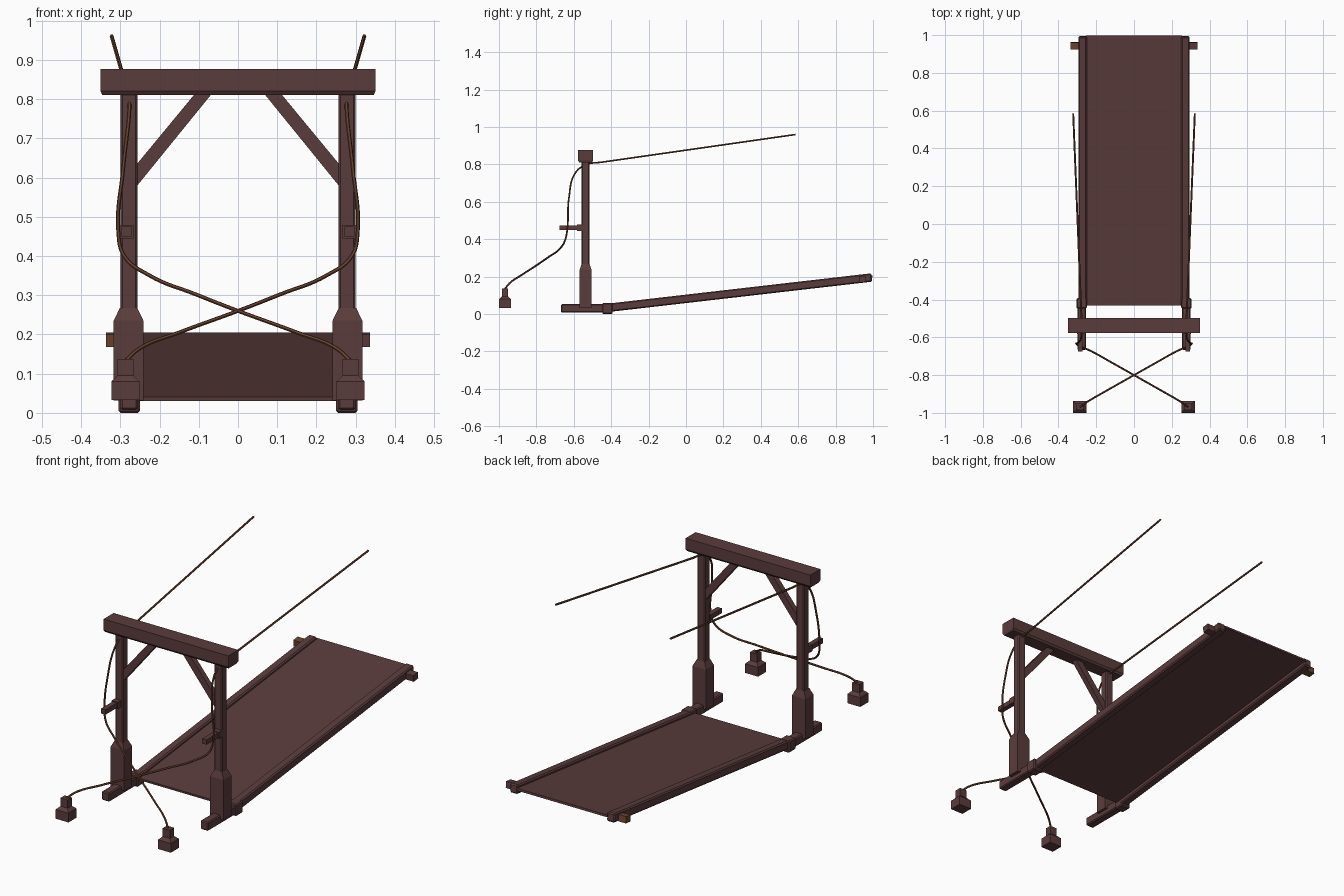
import bpy, bmesh, math
from mathutils import Matrix, Vector

if "Cube" in bpy.data.objects:
    bpy.data.objects.remove(bpy.data.objects["Cube"], do_unlink=True)


def material(name, rgb):
    m = bpy.data.materials.new(name)
    m.use_nodes = True
    m.diffuse_color = (*rgb, 1)
    m.node_tree.nodes["Principled BSDF"].inputs["Base Color"].default_value = (*rgb, 1)
    return m


WOOD = material("dark red wood", (0.105, 0.045, 0.045))
ROPE = material("brown rope", (0.15, 0.06, 0.03))


def finish(name, bm, mat):
    bmesh.ops.recalc_face_normals(bm, faces=bm.faces)
    mesh = bpy.data.meshes.new(name)
    bm.to_mesh(mesh)
    bm.free()
    mesh.materials.append(mat)
    obj = bpy.data.objects.new(name, mesh)
    bpy.context.collection.objects.link(obj)
    return obj


def box(name, center, size, tilt=0, bevel=0, mat=WOOD):
    bm = bmesh.new()
    bmesh.ops.create_cube(bm, size=1, matrix=Matrix.LocRotScale(
        Vector(center), Matrix.Rotation(tilt, 3, 'X'), Vector(size)))
    if bevel:
        bmesh.ops.bevel(bm, geom=bm.edges[:], offset=bevel, segments=1, affect='EDGES')
    return finish(name, bm, mat)


def stack(name, x, y, sections):
    """Loft rectangles given as (half x, half y, z)."""
    bm = bmesh.new()
    rings = [[bm.verts.new((x + a * hx, y + b * hy, z))
              for a, b in ((-1, -1), (1, -1), (1, 1), (-1, 1))]
             for hx, hy, z in sections]
    for lo, hi in zip(rings, rings[1:]):
        for i in range(4):
            j = (i + 1) % 4
            bm.faces.new((lo[i], lo[j], hi[j], hi[i]))
    bm.faces.new(rings[0])
    bm.faces.new(rings[-1])
    return finish(name, bm, WOOD)


def slab(name, outline, y, depth):
    """Extrude an x-z outline along y."""
    bm = bmesh.new()
    face = bm.faces.new([bm.verts.new((x, y - depth / 2, z)) for x, z in outline])
    out = bmesh.ops.extrude_face_region(bm, geom=[face])
    bmesh.ops.translate(bm, vec=(0, depth, 0),
                        verts=[v for v in out["geom"] if isinstance(v, bmesh.types.BMVert)])
    return finish(name, bm, WOOD)


def rope(name, points):
    curve = bpy.data.curves.new(name, 'CURVE')
    curve.dimensions = '3D'
    curve.bevel_depth = 0.005
    curve.bevel_resolution = 1
    curve.resolution_u = 8
    curve.use_fill_caps = True
    spline = curve.splines.new('BEZIER')
    spline.bezier_points.add(len(points) - 1)
    for bp, co in zip(spline.bezier_points, points):
        bp.co = co
        bp.handle_left_type = bp.handle_right_type = 'AUTO'
    curve.materials.append(ROPE)
    obj = bpy.data.objects.new(name, curve)
    bpy.context.collection.objects.link(obj)
    bpy.ops.object.select_all(action='DESELECT')
    obj.select_set(True)
    bpy.context.view_layer.objects.active = obj
    bpy.ops.object.convert(target='MESH')
    bpy.ops.object.shade_smooth_by_angle()


# Ramp slope shared by deck, rails and end pegs
SLOPE = 0.115
TILT = math.atan(SLOPE)
GATE_Y = -0.537


def ramp_z(y):
    return 0.033 + SLOPE * (y + 0.42)


# Crossbeam and deck
stack("crossbeam", 0, GATE_Y, [(0.346, 0.033, 0.81), (0.35, 0.04, 0.82), (0.35, 0.04, 0.877)])
box("deck", (0, 0.283, ramp_z(0.283) + 0.004), (0.51, 1.43 / math.cos(TILT), 0.011), TILT)

# Rope path on one side: slack tail, over the post top, down across to the far weight
PATH = [(0.322, 0.585, 0.96), (0.28, -0.45, 0.812), (0.277, -0.53, 0.80), (0.278, -0.59, 0.757),
        (0.293, -0.626, 0.62), (0.305, -0.634, 0.46), (0.29, -0.645, 0.40), (0.225, -0.674, 0.35),
        (0.11, -0.738, 0.303), (0, -0.80, 0.26), (-0.15, -0.885, 0.205), (-0.25, -0.943, 0.165),
        (-0.285, -0.968, 0.135)]

for side, s in (("left", 1), ("right", -1)):
    # Gate post with tapered base, standing on a foot
    box(side + "_post", (s * 0.278, GATE_Y, 0.425), (0.044, 0.042, 0.78), bevel=0.005)
    stack(side + "_post_base", s * 0.279, GATE_Y,
          [(0.038, 0.032, 0.032), (0.038, 0.032, 0.235), (0.022, 0.021, 0.268)])
    box(side + "_foot", (s * 0.277, -0.545, 0.03), (0.044, 0.245, 0.045), bevel=0.005)
    box(side + "_hinge_block", (s * 0.277, -0.42, 0.03), (0.054, 0.055, 0.06), bevel=0.005)
    # Diagonal brace
    slab(side + "_brace", [(s * x, z) for x, z in
         ((0.258, 0.578), (0.258, 0.634), (0.111, 0.812), (0.068, 0.812))], GATE_Y, 0.028)
    # Rope peg on the post
    box(side + "_peg_collar", (s * 0.284, -0.566, 0.462), (0.034, 0.034, 0.034))
    box(side + "_rope_peg", (s * 0.284, -0.615, 0.462), (0.025, 0.12, 0.025))
    # Ramp rail and end peg
    box(side + "_rail", (s * 0.272, 0.283, ramp_z(0.283)),
        (0.044, 1.42 / math.cos(TILT), 0.045), TILT, bevel=0.006)
    box(side + "_end_peg", (s * 0.309, 0.944, ramp_z(0.944) - 0.004), (0.056, 0.036, 0.033),
        TILT, mat=WOOD if s > 0 else ROPE)
    # Hanging counterweight
    stack(side + "_counterweight", s * 0.287, -0.968,
          [(0.036, 0.032, 0.033), (0.036, 0.032, 0.08), (0.02, 0.017, 0.095), (0.02, 0.017, 0.137)])
    rope(side + "_rope", [(s * x, y, z) for x, y, z in PATH])
